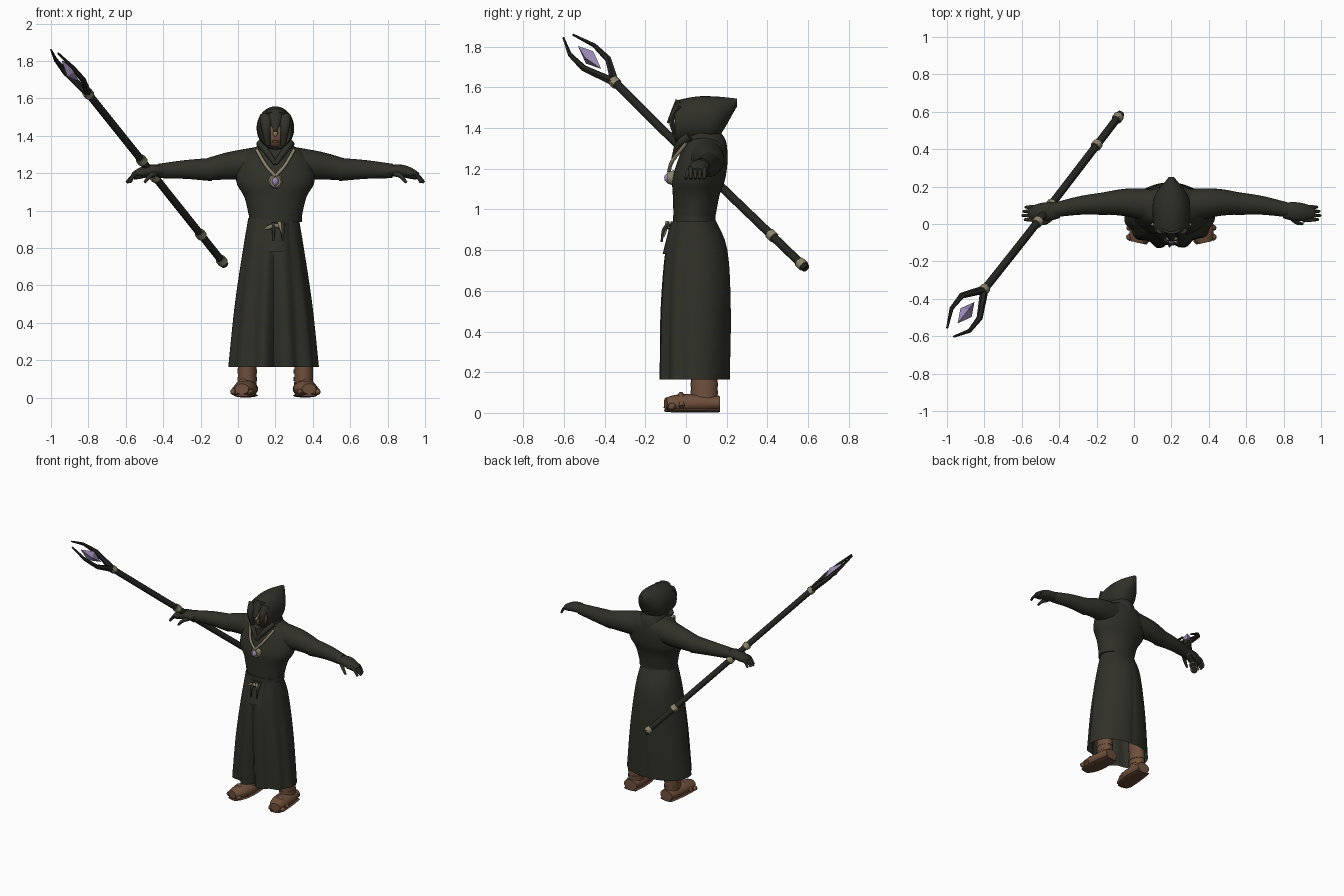
import bpy, bmesh, math
from mathutils import Vector

cube = bpy.data.objects.get("Cube")
if cube:
    bpy.data.objects.remove(cube)

CENTRE = .2  # mid-plane of the figure


def material(name, red, green, blue):
    made = bpy.data.materials.new(name)
    made.use_nodes = True
    made.diffuse_color = (red, green, blue, 1)
    shader = next(node for node in made.node_tree.nodes if node.type == 'BSDF_PRINCIPLED')
    shader.inputs["Base Color"].default_value = made.diffuse_color
    return made


ROBE = material("dark_robe", .03, .03, .022)
WOOD = material("dark_wood", .018, .018, .014)
METAL = material("dull_gold", .26, .23, .15)
CRYSTAL = material("violet_crystal", .33, .25, .46)
SKIN = material("brown_skin", .16, .08, .045)
LEATHER = material("brown_leather", .12, .06, .035)


def smooth(rows, steps):
    """Catmull-Rom spline through rows of numbers."""
    rows = [Vector(row) for row in rows]
    padded = [rows[0] * 2 - rows[1], *rows, rows[-1] * 2 - rows[-2]]
    result = []
    for before, start, end, after in zip(padded, padded[1:], padded[2:], padded[3:]):
        leave, arrive = (end - before) / 2, (after - start) / 2
        for step in range(steps):
            t = step / steps
            ease = t * t * (3 - 2 * t)
            result.append(start.lerp(end, ease) + leave * t * (1 - t) ** 2 - arrive * t * t * (1 - t))
    return result + [rows[-1]]


def plain(angle, along):
    return 1


def loft(name, rings, paint, sides=24, fold=plain, open_start=False, crease=45):
    """Skin rings given as centre and two half-axes; fold scales each point."""
    mesh = bmesh.new()
    loops = []
    for index, (centre, across, upward) in enumerate(rings):
        along = index / (len(rings) - 1)
        loops.append([])
        for side in range(sides):
            angle = math.tau * side / sides
            offset = across * math.cos(angle) + upward * math.sin(angle)
            loops[-1].append(mesh.verts.new(centre + offset * fold(angle, along)))
    for low, high in zip(loops, loops[1:]):
        for side in range(sides):
            mesh.faces.new((low[side - 1], low[side], high[side], high[side - 1]))
    mesh.faces.new(loops[-1])
    if not open_start:
        mesh.faces.new(loops[0])
    bmesh.ops.recalc_face_normals(mesh, faces=mesh.faces)
    data = bpy.data.meshes.new(name)
    mesh.to_mesh(data)
    mesh.free()
    data.materials.append(paint)
    data.shade_smooth()
    data.set_sharp_from_angle(angle=math.radians(crease))
    bpy.context.scene.collection.objects.link(bpy.data.objects.new(name, data))


def garment(name, rows, paint, centre=CENTRE, steps=4, **options):
    """Level rings from rows of height, half width, middle y and half depth."""
    rings = [(Vector((centre, middle, height)), Vector((width, 0, 0)), Vector((0, depth, 0)))
             for height, width, middle, depth in smooth(rows, steps)]
    loft(name, rings, paint, **options)


def even(t):
    return 1


def rounded(t):
    return max(.1, math.sqrt(1 - (2 * t - 1) ** 2))


def blunt(t):
    return rounded(.2 + t * .7)


def spindle(t):
    return max(.02, 1 - abs(2 * t - 1))


def taper(end):
    return lambda t: 1 + (end - 1) * t


def tube(name, points, thick, paint, shape=even, flat=1, steps=4, sides=10, **options):
    """Tube along a smooth path, its radius following the shape rule."""
    path = smooth(points, steps)
    whole = (path[-1] - path[0]).normalized()
    guide = Vector((0, 1, 0)) if abs(whole.z) > .7 else Vector((0, 0, 1))
    rings = []
    for index, point in enumerate(path):
        heading = path[min(index + 1, len(path) - 1)] - path[max(index - 1, 0)]
        across = heading.cross(guide).normalized()
        upward = across.cross(heading).normalized()
        radius = thick * shape(index / (len(path) - 1))
        rings.append((point, across * radius, upward * radius * flat))
    loft(name, rings, paint, sides=sides, **options)


# Robe: skirt with pleats, a front split and a back seam
def pleats(angle, along):
    turn = angle - 1.5 * math.pi
    front = max(0, math.cos(turn))
    split = math.exp(-(turn / .1) ** 2)
    seam = math.exp(-((turn + math.pi) / .08) ** 2)
    wave = front * math.cos(11 * turn + 2.6) / 14
    return 1 + (1 - along) * (wave - split / 5 - seam / 25)


garment("robe_skirt", [(.165, .242, .047, .17), (.5, .207, .05, .172), (.8, .162, .052, .153), (.96, .135, .04, .1)],
        ROBE, CENTRE - .01, sides=96, fold=pleats, open_start=True)
garment("robe_torso", [(.94, .135, .04, .1), (1.07, .165, .05, .115), (1.16, .21, .065, .13),
                       (1.29, .18, .09, .112), (1.36, .07, .08, .07)], ROBE, sides=40)
garment("belt", [(.94, .141, .04, .105), (.97, .141, .04, .105)], ROBE, sides=40)
garment("hip_flap", [(.78, .085, -.05, .065), (.94, .075, -.03, .045)], ROBE)

# Belt knot and hanging ties
tube("belt_knot", [(.14, -.07, .9), (.2, -.09, .92), (.25, -.08, .91)], .013, METAL, rounded)
tube("belt_buckle", [(.22, -.09, .94), (.24, -.11, .87)], .011, METAL, taper(.6))
for x in (.19, .24):
    tube("belt_tie", [(x, -.08, .93), (x, -.11, .9), (x, -.12, .84)], .011, ROBE, taper(.5))

# Hood: hollow front, pointed back, draped cowl and lapels
hood = [(0, 1.42, .05, .08), (-.055, 1.43, .085, .1), (.05, 1.44, .1, .115), (.15, 1.45, .09, .105), (.25, 1.525, .015, .02)]
loft("hood", [(Vector((CENTRE, y, z)), Vector((width, 0, 0)), Vector((0, 0, height)))
              for y, z, width, height in smooth(hood, 4)], ROBE, sides=36, crease=60)
garment("hood_cowl", [(1.27, .125, .085, .12), (1.34, .09, .085, .11), (1.4, .08, .07, .085)], ROBE, sides=32)
for side in (-1, 1):
    tube("cowl_lapel", [(CENTRE + .08 * side, .02, 1.36), (CENTRE + .05 * side, -.035, 1.32), (CENTRE, -.06, 1.25)],
         .024, ROBE, taper(.5))

# Shadowed face behind heavy folds of cloth
tube("face", [(CENTRE, 0, 1.33), (CENTRE, 0, 1.46)], .055, SKIN, rounded, steps=10, sides=20)
tube("nose", [(CENTRE, -.06, 1.435), (CENTRE, -.07, 1.395)], .013, METAL, rounded)
tube("mouth", [(CENTRE - .02, -.05, 1.37), (CENTRE + .02, -.05, 1.37)], .007, LEATHER, rounded)
tube("hood_brow", [(CENTRE, -.03, 1.53), (CENTRE, -.06, 1.48), (CENTRE, -.09, 1.425)], .05, ROBE, taper(.2), flat=.5)
for side in (-1, 1):
    tube("hood_drape", [(CENTRE + .05 * side, -.035, 1.51), (CENTRE + .05 * side, -.07, 1.44), (CENTRE + .04 * side, -.05, 1.35)],
         .034, ROBE, taper(.4), flat=.6)

# Necklace with a pendant
for side in (-1, 1):
    tube("necklace_chain", [(CENTRE + .1 * side, 0, 1.325), (CENTRE + .05 * side, -.066, 1.24), (CENTRE, -.085, 1.185)],
         .009, METAL)
tube("pendant_disc", [(CENTRE, -.06, 1.155), (CENTRE, -.09, 1.155)], .04, METAL, taper(.75))
tube("pendant_gem", [(CENTRE, -.09, 1.13), (CENTRE, -.09, 1.18)], .018, CRYSTAL, rounded)

# Arms, hands, legs and feet
for name, side in (("left_", 1), ("right_", -1)):
    def limb(part, points, *args, **options):
        tube(name + part, [(CENTRE + side * x, y, z) for x, y, z in points], *args, **options)

    limb("upper_sleeve", [(.1, .1, 1.25), (.24, .115, 1.24), (.365, .11, 1.22)], .09, ROBE, taper(.65), sides=24)
    limb("forearm_sleeve", [(.34, .11, 1.22), (.48, .1, 1.22), (.625, .075, 1.212)], .062, ROBE, taper(.62), sides=24)
    limb("palm", [(.6, .072, 1.213), (.68, .065, 1.212), (.76, .055, 1.185)], .05, ROBE, blunt, flat=.66, sides=16)
    for finger in range(4):
        y = .09 - finger / 45
        reach = .8 - abs(finger - 1.7) / 80
        limb("finger", [(.7, y, 1.2), (.75, y, 1.195), (reach, y, 1.15)], .015, ROBE, taper(.5), sides=8)
    limb("thumb", [(.64, .04, 1.2), (.67, .01, 1.185), (.7, 0, 1.15)], .018, ROBE, taper(.4), sides=8)

    # Bare legs, wrapped ankles and sandals
    ankle = CENTRE + .15 * side
    limb("leg", [(.13, .09, .45), (.15, .09, .2), (.15, .09, .03)], .05, SKIN, flat=1.3, sides=20)
    for height in (.1, .14):
        garment(name + "ankle_wrap", [(height - .01, .052, .09, .068), (height + .01, .052, .09, .068)], SKIN, ankle)
    footprint = [(.15, .165), (.16, 0), (.18, -.1)]
    limb("foot", [(x, y, .047) for x, y in footprint], .064, SKIN, blunt, flat=.72, sides=20)
    limb("sole", [(x, y, .012) for x, y in footprint], .064, LEATHER, blunt, flat=.18)
    for toe in range(5):
        x = .135 + toe / 45
        limb("toe", [(x, -.05, .035), (x, -.11 + toe / 200, .027)], .018, SKIN, rounded)
    limb("sandal_strap", [(.11, -.02, .03), (.17, -.025, .09), (.23, -.02, .03)], .014, SKIN)

# Staff shaft with metal collars
top, grip, foot = Vector((-.8, -.35, 1.625)), Vector((-.5, .03, 1.25)), Vector((-.07, .59, .71))
tube("staff_shaft", [top, grip, foot], .021, WOOD)
axis = (top - grip).normalized()
for place in (top, top.lerp(grip, .95), grip.lerp(foot, .13), grip.lerp(foot, .7), grip.lerp(foot, .96)):
    tube("staff_collar", [place - axis / 60, place + axis / 60], .028, METAL, sides=8)

# Forked staff head around a crystal
outward = Vector((.6, -.75, -.28)).normalized()
for side in (-1, 1):
    tube("staff_prong", [top + axis * rise + outward * spread * side
                         for rise, spread in ((0, 0), (.15, .08), (.26, .08), (.37, .03))],
         .022, WOOD, taper(.25), steps=1, sides=6)
heart = top + axis / 5
tube("staff_crystal", [heart - axis * .09, heart, heart + axis * .09], .038, CRYSTAL, spindle,
     steps=1, sides=4, crease=10)
